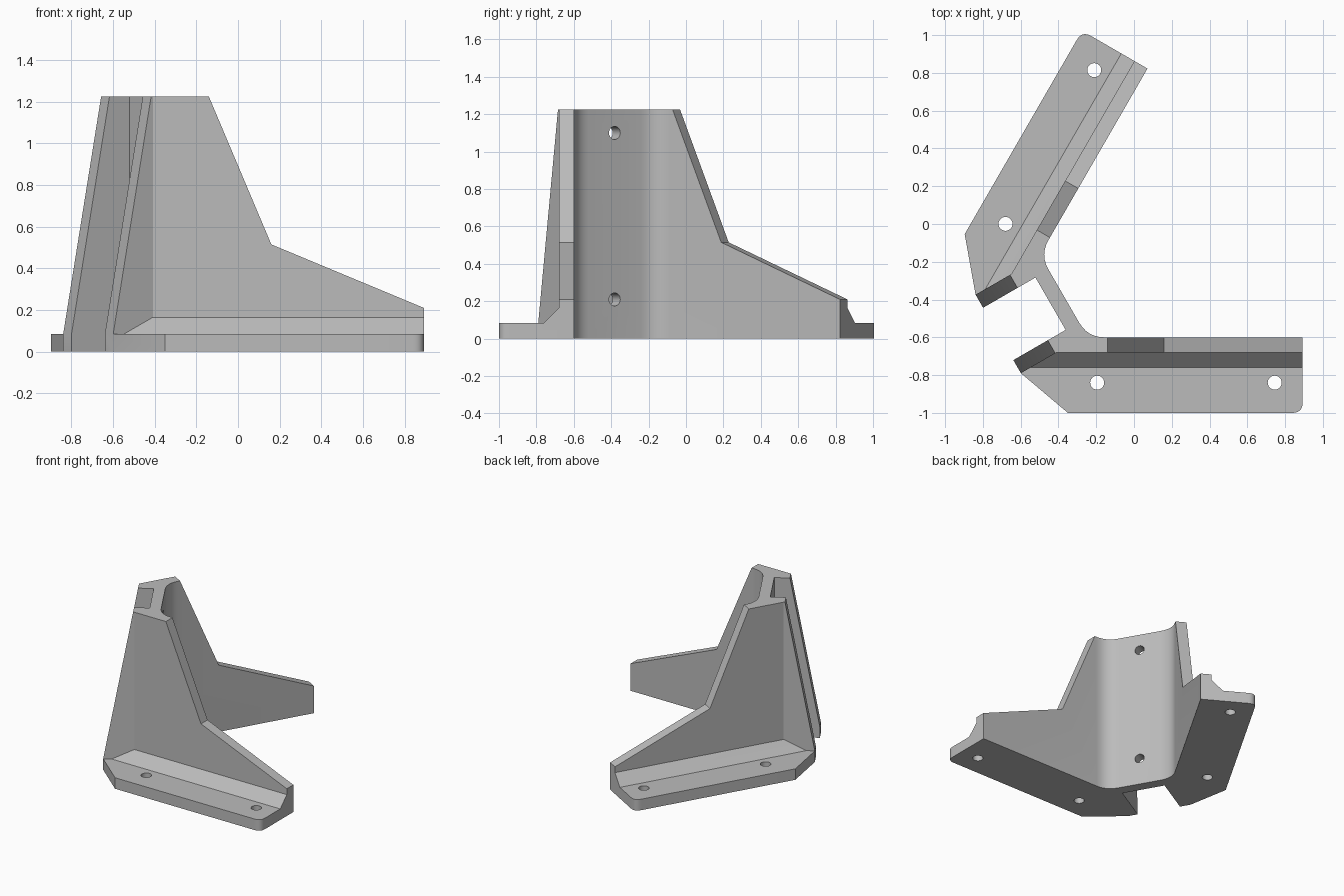
import bpy, bmesh, math
from mathutils import Matrix, Vector

if "Cube" in bpy.data.objects:
    bpy.data.objects.remove(bpy.data.objects["Cube"])

C, S = math.cos(math.pi / 6), 0.5
HEIGHT, BASE, LENGTH = 1.225, 0.085, 1.643

# Frames: one along each wing, one along the symmetry axis between them
WING = Matrix.Translation((-0.75, -0.6, 0))
AXIS = WING @ Matrix(((C, S, 0, 0), (S, -C, 0, 0), (0, 0, 1, 0), (0, 0, 0, 1)))
OTHER_WING = AXIS @ Matrix.Diagonal((1, -1, 1, 1)) @ AXIS.inverted() @ WING
UPRIGHT = Matrix(((1, 0, 0, 0), (0, 0, 1, 0), (0, 1, 0, 0), (0, 0, 0, 1)))

grey = bpy.data.materials.new("plain_grey")
grey.use_nodes = True
grey.diffuse_color = (0.5, 0.5, 0.5, 1)
grey.node_tree.nodes["Principled BSDF"].inputs["Base Color"].default_value = (0.5, 0.5, 0.5, 1)


def to_axis(x, y):
    return Vector((C * x + S * y, S * x - C * y))


def curve(a, corner, b, steps):
    a, corner, b = Vector(a), Vector(corner), Vector(b)
    return [a.lerp(corner, i / steps).lerp(corner.lerp(b, i / steps), i / steps)
            for i in range(steps + 1)]


def loft(name, low, high, frame):
    """Closed solid between two matching loops of points."""
    bm = bmesh.new()
    a = [bm.verts.new(frame @ Vector(p)) for p in low]
    b = [bm.verts.new(frame @ Vector(p)) for p in high]
    bm.faces.new(a)
    bm.faces.new(b[::-1])
    for i in range(len(a)):
        j = (i + 1) % len(a)
        bm.faces.new((a[i], a[j], b[j], b[i]))
    bmesh.ops.recalc_face_normals(bm, faces=bm.faces)
    mesh = bpy.data.meshes.new(name)
    bm.to_mesh(mesh)
    bm.free()
    mesh.materials.append(grey)
    obj = bpy.data.objects.new(name, mesh)
    bpy.context.collection.objects.link(obj)
    return obj


def prism(name, outline, lo, hi, frame):
    return loft(name, [(p[0], p[1], lo) for p in outline],
                [(p[0], p[1], hi) for p in outline], frame)


def disc(x, y, radius, sides=24):
    return [(x + radius * math.cos(2 * math.pi * i / sides),
             y + radius * math.sin(2 * math.pi * i / sides)) for i in range(sides)]


def combine(target, part, operation):
    mod = target.modifiers.new("combine", 'BOOLEAN')
    mod.operation, mod.solver, mod.object = operation, 'EXACT', part
    bpy.context.view_layer.objects.active = target
    bpy.ops.object.modifier_apply(modifier=mod.name)
    bpy.data.objects.remove(part)


# Upright walls: web, rear flanges and both wings as one symmetrical plan
corner = Vector((0.437, 0.437 * math.tan(math.pi / 6)))
half = curve(corner - Vector((0, 0.09)), corner, corner + 0.09 * Vector((C, S)), 6)
half += [to_axis(LENGTH, 0), to_axis(LENGTH, -0.08), to_axis(0.341, -0.08),
         Vector((0.036, 0.24)), Vector((0.036, 0.16)), Vector((0.356, 0.16))]
plan = half + [Vector((p.x, -p.y)) for p in reversed(half)]
bracket = prism("corner_bracket", plan, 0, HEIGHT, AXIS)

# Leaning rear edge of the flanges
rear = [(-0.5, BASE), (0.036, BASE), (0.26, 1.3), (-0.5, 1.3)]
combine(bracket, prism("rear_cutter", rear, -0.5, 0.5, AXIS @ UPRIGHT), 'DIFFERENCE')

for frame in (WING, OTHER_WING):
    # Stepped slope along the top of the wing
    slope = [(0.61, HEIGHT), (0.91, 0.515), (LENGTH, 0.21), (1.8, 0.15), (1.8, 1.4), (0.54, 1.4)]
    combine(bracket, prism("slope_cutter", slope, -0.2, 0.1, frame @ UPRIGHT), 'DIFFERENCE')

    # Foot plate with a rounded outer corner
    foot = [(0.3, -0.04), (LENGTH, -0.04)]
    foot += curve((LENGTH, -0.345), (LENGTH, -0.4), (LENGTH - 0.055, -0.4), 6)
    foot += [(0.40, -0.4), to_axis(0.036, 0.24), (0.23, -0.098)]
    combine(bracket, prism("foot_plate", foot, 0, BASE, frame), 'UNION')

    # Sloping strip where the wall meets the foot
    section = [(-0.05, 0.165), (-0.08, 0.165), (-0.16, BASE), (-0.16, 0.05), (-0.05, 0.05)]
    strip = loft("foot_chamfer", [(2 * (0.215 + C * y), y, z) for y, z in section],
                 [(LENGTH, y, z) for y, z in section], frame)
    combine(bracket, strip, 'UNION')

    # Screw holes in the foot
    for x in (0.555, 1.495):
        combine(bracket, prism("screw_hole", disc(x, -0.24, 0.037), -0.1, 0.3, frame), 'DIFFERENCE')

# Screw holes through the web
ACROSS = AXIS @ Matrix(((0, 0, 1, 0), (1, 0, 0, 0), (0, 1, 0, 0), (0, 0, 0, 1)))
for z in (0.21, 1.1):
    combine(bracket, prism("web_hole", disc(0, z, 0.035), 0.3, 0.5, ACROSS), 'DIFFERENCE')

bpy.ops.object.select_all(action='DESELECT')
bracket.select_set(True)
bpy.context.view_layer.objects.active = bracket
bpy.ops.object.shade_smooth_by_angle(angle=math.radians(30))
